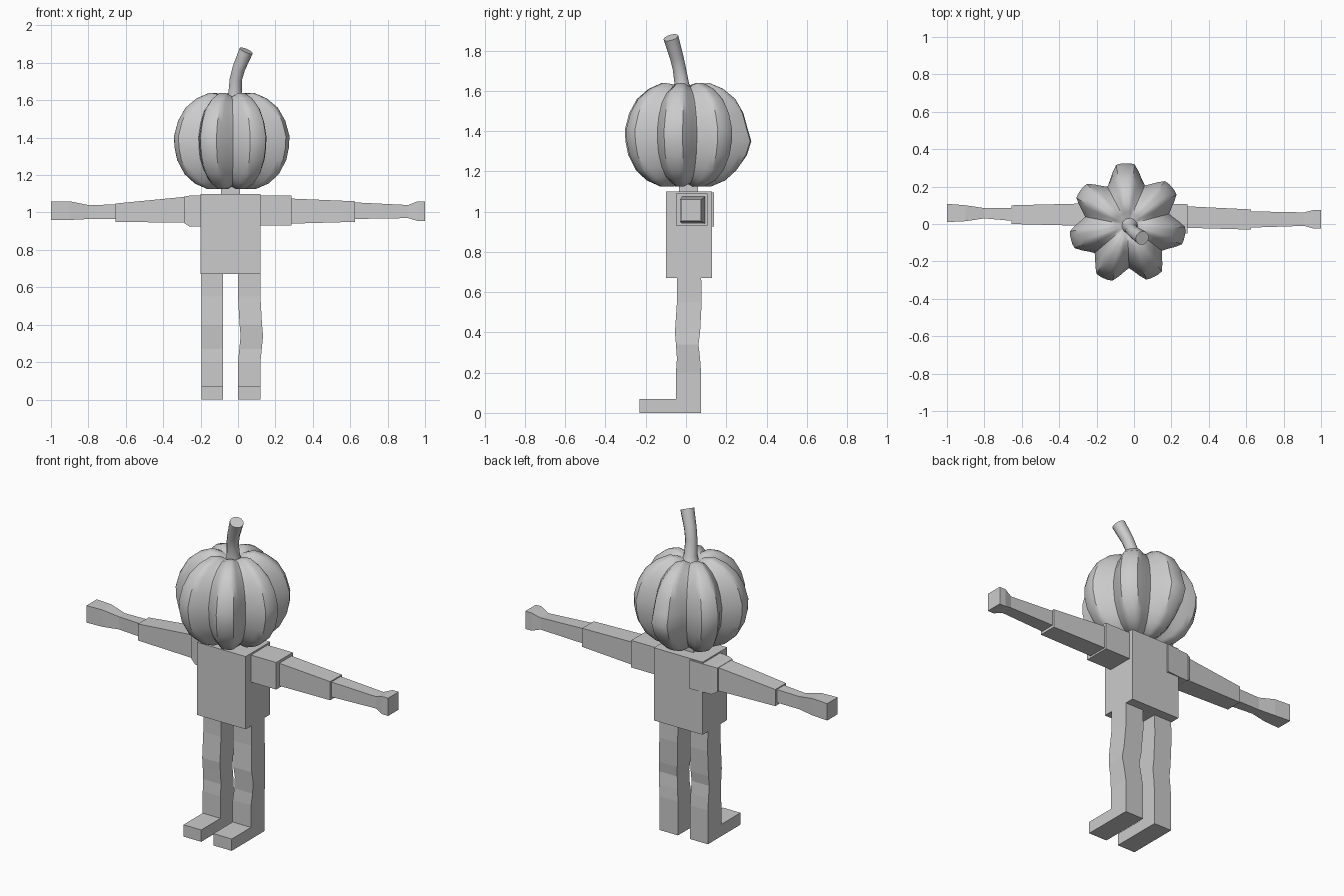
import bpy, bmesh, math
from mathutils import Vector

if "Cube" in bpy.data.objects:
    bpy.data.objects.remove(bpy.data.objects["Cube"])

grey = bpy.data.materials.new("plain grey")
grey.diffuse_color = (0.6, 0.6, 0.6, 1)
grey.use_nodes = True
grey.node_tree.nodes["Principled BSDF"].inputs["Base Color"].default_value = grey.diffuse_color


def finish(name, bm, smooth=None):
    bmesh.ops.recalc_face_normals(bm, faces=bm.faces)
    mesh = bpy.data.meshes.new(name)
    bm.to_mesh(mesh)
    bm.free()
    mesh.materials.append(grey)
    ob = bpy.data.objects.new(name, mesh)
    bpy.context.collection.objects.link(ob)
    if smooth:
        bpy.ops.object.select_all(action='DESELECT')
        ob.select_set(True)
        bpy.context.view_layer.objects.active = ob
        bpy.ops.object.shade_smooth_by_angle(angle=math.radians(smooth))
    return ob


def skin(bm, rings):
    """Join equal-length rings of points into a closed tube."""
    rings = [[bm.verts.new(p) for p in r] for r in rings]
    n = len(rings[0])
    for a, b in zip(rings, rings[1:]):
        for i in range(n):
            j = (i + 1) % n
            bm.faces.new((a[i], a[j], b[j], b[i]))
    bm.faces.new(rings[0])
    bm.faces.new(rings[-1])


def box(name, x0, x1, y0, y1, z0, z1):
    bm = bmesh.new()
    skin(bm, [[(x0, y0, z), (x1, y0, z), (x1, y1, z), (x0, y1, z)] for z in (z0, z1)])
    return finish(name, bm)


def arm_part(name, sections):
    """Sections along x: x, y0, y1, z0, z1."""
    bm = bmesh.new()
    skin(bm, [[(x, a, c), (x, b, c), (x, b, d), (x, a, d)] for x, a, b, c, d in sections])
    return finish(name, bm)


# Torso and neck
box("torso", -0.2, 0.12, -0.1, 0.13, 0.67, 1.1)
box("neck", -0.09, 0.01, -0.035, 0.06, 1.09, 1.17)

# Arm on the +x side
box("right_shoulder", 0.1, 0.285, -0.05, 0.106, 0.93, 1.09)
arm_part("right_upper_arm", [(0.27, -0.02, 0.095, 0.94, 1.075), (0.625, -0.03, 0.078, 0.95, 1.06)])
arm_part("right_forearm", [(0.6, -0.02, 0.068, 0.965, 1.055), (0.91, -0.01, 0.062, 0.97, 1.04),
                           (0.96, -0.024, 0.075, 0.955, 1.06), (1.0, -0.024, 0.075, 0.955, 1.06)])

# Arm on the -x side, with a slightly twisted forearm
arm_part("left_shoulder", [(-0.12, -0.04, 0.14, 0.925, 1.095), (-0.26, -0.03, 0.13, 0.925, 1.09),
                           (-0.29, -0.02, 0.12, 0.945, 1.085)])
arm_part("left_upper_arm", [(-0.25, -0.01, 0.11, 0.945, 1.087), (-0.655, 0.0, 0.1, 0.95, 1.048)])
arm_part("left_forearm", [(-0.63, 0.015, 0.085, 0.965, 1.043), (-0.8, 0.03, 0.085, 0.965, 1.04),
                          (-0.9, 0.015, 0.1, 0.96, 1.06), (-1.0, 0.01, 0.108, 0.96, 1.06)])

# Legs with a bent knee and a foot each
leg_profile = [(0.7, -0.045, 0.075, 0), (0.55, -0.045, 0.078, 0), (0.4, -0.055, 0.07, 0.6),
               (0.34, -0.05, 0.062, 1), (0.27, -0.045, 0.07, 0.5), (0.2, -0.05, 0.075, 0),
               (0, -0.05, 0.075, 0)]
for side, x0, x1, bow in (("right", 0.0, 0.12, 0.014), ("left", -0.196, -0.08, 0.0)):
    bm = bmesh.new()
    skin(bm, [[(x0 + bow * k, a, z), (x1 + bow * k, a, z), (x1 + bow * k, b, z), (x0 + bow * k, b, z)]
              for z, a, b, k in leg_profile])
    finish(side + "_leg", bm)
    box(side + "_foot", x0, x1, -0.23, -0.04, 0, 0.07)

# Pumpkin head: seven flat-ended ribs; profile is radius, height, groove depth
profile = [(0.03, 1.605, 0.0), (0.07, 1.632, 0.1), (0.12, 1.64, 0.16), (0.19, 1.61, 0.2),
           (0.25, 1.56, 0.23), (0.29, 1.49, 0.25), (0.312, 1.41, 0.26), (0.31, 1.35, 0.26),
           (0.295, 1.28, 0.25), (0.255, 1.205, 0.24), (0.2, 1.155, 0.2), (0.13, 1.125, 0.15),
           (0.07, 1.125, 0.1), (0.03, 1.14, 0.0)]
# angle within a rib (fraction of rib) and how raised it is
rib = [(0, 0), (0.12, 0.26), (0.23, 0.62), (0.33, 0.96), (0.42, 1), (0.5, 1), (0.58, 1),
       (0.67, 0.96), (0.77, 0.62), (0.88, 0.26)]
step = math.tau / 7
bm = bmesh.new()
rings = []
for r, z, groove in profile:
    ring = []
    for lobe in range(7):
        for f, raised in rib:
            ang = math.radians(92) + (lobe + f - 0.5) * step
            low = 1 - raised
            rr = r * (1 - groove * low)
            if lobe == 0 and z < 1.4:      # the rear rib bulges low down
                rr += 0.025 * raised * max(0, 1 - abs(z - 1.33) / 0.1)
            zz = z - (z - 1.38) * groove * 0.45 * low
            ring.append((-0.035 + rr * math.cos(ang), -0.005 + rr * math.sin(ang), zz))
    rings.append(ring)
skin(bm, rings)
finish("pumpkin_head", bm, 40)

# Curved stem with a flared foot
path = [(-0.02, -0.012, 1.59, 0.05), (-0.016, -0.02, 1.63, 0.036), (-0.012, -0.033, 1.71, 0.033),
        (0.004, -0.047, 1.77, 0.034), (0.044, -0.075, 1.865, 0.038)]
bm = bmesh.new()
rings = []
for i, (x, y, z, r) in enumerate(path):
    a = Vector(path[max(i - 1, 0)][:3])
    b = Vector(path[min(i + 1, len(path) - 1)][:3])
    q = Vector((0, 0, 1)).rotation_difference(b - a)
    rings.append([Vector((x, y, z)) + q @ Vector((r * math.cos(t), r * math.sin(t), 0))
                  for t in (k * math.tau / 12 for k in range(12))])
skin(bm, rings)
finish("stem", bm, 40)
